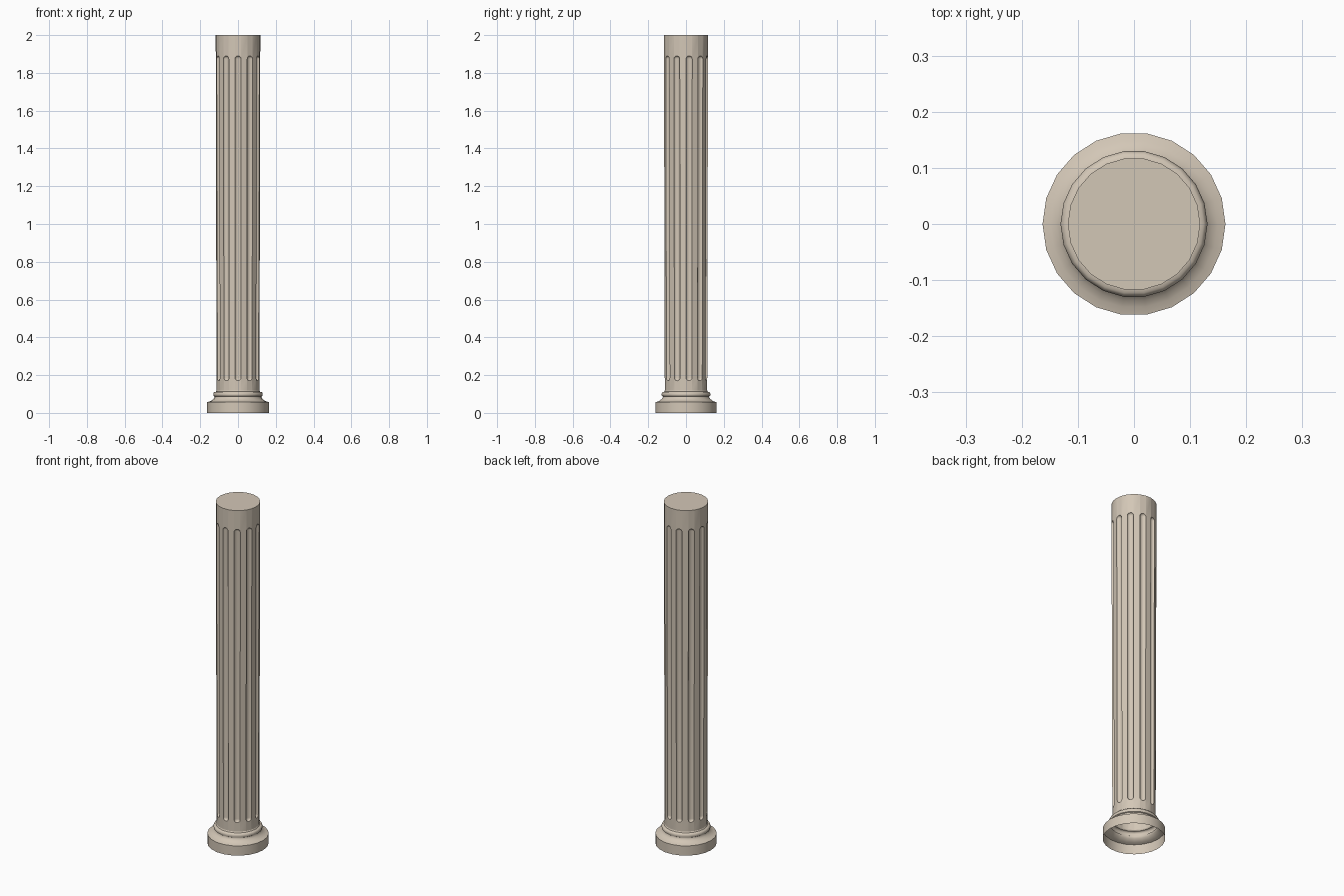
import bpy, bmesh, math
from mathutils import Vector

if "Cube" in bpy.data.objects:
    bpy.data.objects.remove(bpy.data.objects["Cube"])

SIDES, Z0, Z1 = 22, 0.118, 2.0
FLUTE_LO, FLUTE_HI, DEPTH = 0.17, 1.89, 0.012

stone = bpy.data.materials.new("warm stone")
stone.diffuse_color = (0.65, 0.57, 0.47, 1)
stone.use_nodes = True
stone.node_tree.nodes["Principled BSDF"].inputs["Base Color"].default_value = stone.diffuse_color


def radius(z):
    return 0.1135 + 0.0045 * (z - Z0) / (Z1 - Z0)


def finish(bm, name, angle):
    bmesh.ops.remove_doubles(bm, verts=bm.verts, dist=1e-5)
    me = bpy.data.meshes.new(name)
    bm.to_mesh(me)
    bm.free()
    ob = bpy.data.objects.new(name, me)
    bpy.context.collection.objects.link(ob)
    me.materials.append(stone)
    bpy.ops.object.select_all(action='DESELECT')
    ob.select_set(True)
    bpy.context.view_layer.objects.active = ob
    bpy.ops.object.shade_smooth_by_angle(angle=math.radians(angle))


def grid(bm, cols):
    # skin neighbouring vertical columns of points, skipping collapsed corners
    vs = [[bm.verts.new(p) for p in c] for c in cols]
    for a, b in zip(vs, vs[1:]):
        for i in range(len(a) - 1):
            quad = []
            for v in (a[i], b[i], b[i + 1], a[i + 1]):
                if all((v.co - q.co).length > 1e-6 for q in quad):
                    quad.append(v)
            if len(quad) > 2:
                bm.faces.new(quad)


# fluted shaft: every other side carries a round-ended groove
bm = bmesh.new()
half = math.pi / SIDES
hw = 0.116 * math.sin(half)
ks = [math.sin(math.radians(t)) for t in (90, 65, 40, 20, 0)]
for s in range(SIDES):
    ang = -math.pi / 2 + s * 2 * half
    n = Vector((math.cos(ang), math.sin(ang), 0))
    t = Vector((-n.y, n.x, 0))
    us = [-math.cos(math.pi * j / 8) for j in range(9)] if s % 2 == 0 else [-1, 1]
    cols = []
    for u in us:
        c = math.sqrt(max(0, 1 - u * u))
        if c < 1e-6:
            c = 0
        rows = [(Z0, 0)]
        rows += [(FLUTE_LO + hw * (1 - c * k), DEPTH * c * math.sqrt(1 - k * k)) for k in ks]
        rows += [(FLUTE_HI - hw * (1 - c * k), DEPTH * c * math.sqrt(1 - k * k)) for k in reversed(ks)]
        rows += [(Z1, 0)]
        cols.append([n * (radius(z) * math.cos(half) - d)
                     + t * (u * radius(z) * math.sin(half)) + Vector((0, 0, z))
                     for z, d in rows])
    grid(bm, cols)
# flat top cap
bm.faces.new([bm.verts.new((radius(Z1) * math.cos(2 * half * i),
                            radius(Z1) * math.sin(2 * half * i), Z1)) for i in range(SIDES)])
finish(bm, "fluted_shaft", 35)

# turned base, open underneath
profile = [(0.163, 0), (0.163, 0.057), (0.149, 0.061), (0.138, 0.067), (0.129, 0.075),
           (0.124, 0.083), (0.124, 0.087), (0.129, 0.090), (0.131, 0.098),
           (0.129, 0.106), (0.124, 0.111), (0.117, 0.112), (0.1135, Z0)]
bm = bmesh.new()
grid(bm, [[Vector((r * math.cos(2 * half * i), r * math.sin(2 * half * i), z)) for r, z in profile]
          for i in range(SIDES + 1)])
finish(bm, "moulded_base", 40)
